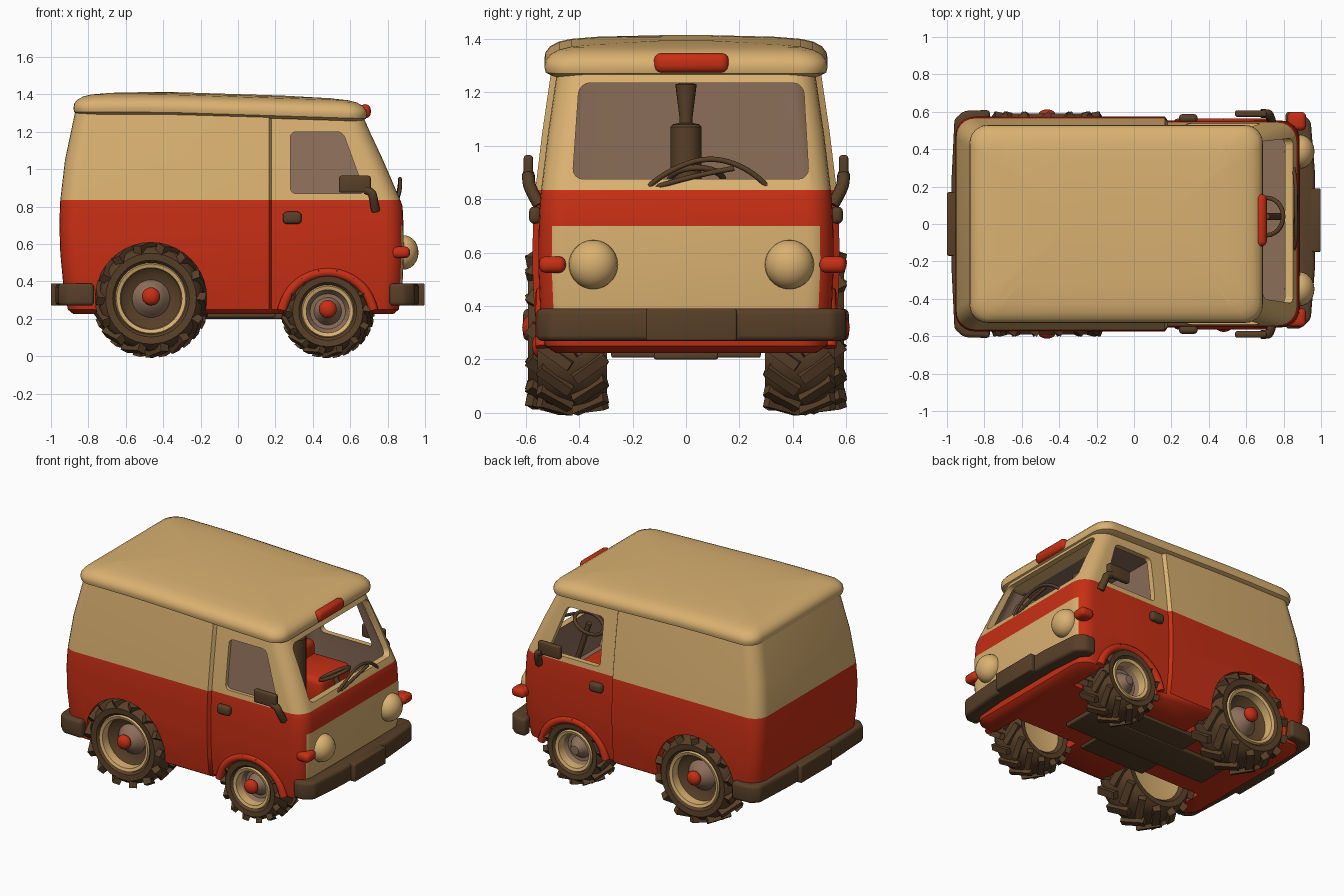
import bpy, bmesh, math
from mathutils import Matrix, Vector

if "Cube" in bpy.data.objects:
    bpy.data.objects.remove(bpy.data.objects["Cube"])

def material(name, rgb):
    m = bpy.data.materials.new(name)
    m.diffuse_color = (*rgb, 1)
    m.use_nodes = True
    m.node_tree.nodes["Principled BSDF"].inputs["Base Color"].default_value = m.diffuse_color
    return m

CREAM, RED, BROWN, TAUPE = range(4)
MATS = [material("cream paint", (0.70, 0.44, 0.165)), material("red paint", (0.57, 0.028, 0.007)),
        material("dark brown", (0.098, 0.050, 0.021)), material("taupe", (0.262, 0.156, 0.102))]
CY = 0.015  # the cab details sit slightly off centre

def finish(name, bm, mat):
    bmesh.ops.recalc_face_normals(bm, faces=bm.faces)
    me = bpy.data.meshes.new(name)
    bm.to_mesh(me)
    bm.free()
    ob = bpy.data.objects.new(name, me)
    bpy.context.collection.objects.link(ob)
    if mat is not None:
        me.materials.append(MATS[mat])
    return ob

def prism(name, pts, axis, a, b, mat, corner=0, bev=0):
    """Extruded outline; corner rounds the outline, bev softens all sharp edges."""
    put = {'x': lambda u, v, w: (w, u, v), 'y': lambda u, v, w: (u, w, v), 'z': lambda u, v, w: (u, v, w)}[axis]
    bm = bmesh.new()
    lo = [bm.verts.new(put(u, v, a)) for u, v in pts]
    hi = [bm.verts.new(put(u, v, b)) for u, v in pts]
    n = len(pts)
    bm.faces.new(lo)
    bm.faces.new(hi)
    sides = [bm.faces.new((lo[i], lo[(i + 1) % n], hi[(i + 1) % n], hi[i])) for i in range(n)]
    bmesh.ops.recalc_face_normals(bm, faces=bm.faces)
    if corner:
        es = [bm.edges.get((lo[i], hi[i])) for i in range(n)]
        bmesh.ops.bevel(bm, geom=es, offset=corner, segments=4, profile=0.5, affect='EDGES')
    if bev:
        es = [e for e in bm.edges if e.calc_face_angle(0) > 0.6]
        bmesh.ops.bevel(bm, geom=es, offset=bev, segments=3, profile=0.5, affect='EDGES')
    return finish(name, bm, mat)

def box(name, c, s, mat, bev=0.02):
    x, y = s[0] / 2, s[1] / 2
    pts = [(c[0] - x, c[1] - y), (c[0] + x, c[1] - y), (c[0] + x, c[1] + y), (c[0] - x, c[1] + y)]
    return prism(name, pts, 'z', c[2] - s[2] / 2, c[2] + s[2] / 2, mat, 0, bev)

def ellipsoid(name, c, r, mat):
    bm = bmesh.new()
    bmesh.ops.create_uvsphere(bm, u_segments=24, v_segments=14, radius=1,
                              matrix=Matrix.Translation(c) @ Matrix.Diagonal((*r, 1)))
    return finish(name, bm, mat)

def tube(name, pts, r, mat, cyclic=False):
    cu = bpy.data.curves.new(name, 'CURVE')
    cu.dimensions, cu.bevel_depth, cu.bevel_resolution, cu.use_fill_caps = '3D', r, 3, True
    sp = cu.splines.new('NURBS' if not cyclic else 'POLY')
    sp.points.add(len(pts) - 1)
    for p, q in zip(sp.points, pts):
        p.co = (*q, 1)
    sp.use_cyclic_u, sp.use_endpoint_u, sp.order_u = cyclic, True, 3
    cu.materials.append(MATS[mat])
    ob = bpy.data.objects.new(name, cu)
    bpy.context.collection.objects.link(ob)

def lathe_into(bm, prof, n=40, closed=True):
    """Revolve (radius, y) points about the y axis."""
    rings = [[bm.verts.new((r * math.cos(k * math.tau / n), y, r * math.sin(k * math.tau / n))) for k in range(n)]
             for r, y in prof]
    for i in range(len(rings) if closed else len(rings) - 1):
        a, b = rings[i], rings[(i + 1) % len(rings)]
        for k in range(n):
            bm.faces.new((a[k], a[(k + 1) % n], b[(k + 1) % n], b[k]))
    bmesh.ops.remove_doubles(bm, verts=bm.verts, dist=1e-5)

def ring(z, xr, xf, hw, r, sides=(), step=0.0):
    """Rounded plan outline; the cab ahead of x = 0.17 is narrower by step."""
    hf, out = hw - step, []
    def arc(cx, cy, a0):
        out.extend((cx + r * math.cos(math.radians(a0 + 15 * k)), cy + r * math.sin(math.radians(a0 + 15 * k)), z)
                   for k in range(7))
    wide = lambda x: hf if x > 0.17 else hw
    arc(xf - r, hf - r, 0)
    out.extend((x, wide(x), z) for x in sides)
    arc(xr + r, hw - r, 90)
    arc(xr + r, r - hw, 180)
    out.extend((x, -wide(x), z) for x in reversed(sides))
    arc(xf - r, r - hf, 270)
    return out

def loft(name, rings, mat, zfun=None):
    bm = bmesh.new()
    vs = [[bm.verts.new((x, y, z + (zfun(x) if zfun else 0))) for x, y, z in rg] for rg in rings]
    n = len(vs[0])
    for a, b in zip(vs, vs[1:]):
        for i in range(n):
            bm.faces.new((a[i], a[(i + 1) % n], b[(i + 1) % n], b[i]))
    bm.faces.new(vs[0])
    bm.faces.new(vs[-1])
    return finish(name, bm, mat)

# body shell: plan outlines stacked by height, two-tone at the belt line
levels = [(0.225, -0.88, 0.83, 0.51), (0.25, -0.91, 0.86, 0.55), (0.39, -0.935, 0.88, 0.568),
          (0.55, -0.95, 0.887, 0.575), (0.70, -0.955, 0.885, 0.573), (0.80, -0.952, 0.88, 0.568),
          (0.835, -0.95, 0.868, 0.564), (1.05, -0.925, 0.775, 0.538), (1.31, -0.87, 0.655, 0.50)]
body = loft("body_shell", [ring(z, a, b, h, 0.1, (0.18, 0.165), 0.022) for z, a, b, h in levels], None)
for m in MATS:
    body.data.materials.append(m)
for p in body.data.polygons:
    c = p.center
    panel = p.normal.x > 0.85 and 0.39 < c.z < 0.70
    p.material_index = CREAM if c.z > 0.835 or panel else RED

# cutters: cab space, windscreen, side windows, wheel wells
WIN = [(0.28, 0.87), (0.68, 0.87), (0.56, 1.2), (0.28, 1.2)]
cuts = [(loft("cab_cutter", [ring(0.56, 0.2, 0.845, 0.515, 0.08), ring(0.835, 0.2, 0.825, 0.505, 0.08),
                             ring(1.26, 0.2, 0.64, 0.45, 0.08)], None), TAUPE),
        (prism("windscreen_cutter", [(-0.425, 0.875), (0.46, 0.875), (0.44, 1.235), (-0.40, 1.235)],
               'x', 0.5, 1.2, None, 0.04), CREAM),
        (prism("window_cutter", WIN, 'y', -0.9, 0.9, None, 0.03), CREAM)]
WHEELS = [("rear", -0.465, 0.31, 0.298), ("front", 0.48, 0.215, 0.238)]
for end, x, z, r in WHEELS:
    for s in (-1, 1):
        circ = [(x + r * math.cos(k * math.tau / 40), z + r * math.sin(k * math.tau / 40)) for k in range(40)]
        cuts.append((prism(end + "_well_cutter", circ, 'y', s * 0.27, s * 0.85, None), RED))
for ob, idx in cuts:
    for m in MATS:
        ob.data.materials.append(m)
    for p in ob.data.polygons:
        p.material_index = idx
    ob.hide_render = True
    md = body.modifiers.new("cut", 'BOOLEAN')
    md.operation, md.solver, md.object = 'DIFFERENCE', 'EXACT', ob
bpy.context.view_layer.update()
cut_mesh = bpy.data.meshes.new_from_object(body.evaluated_get(bpy.context.evaluated_depsgraph_get()))
body.modifiers.clear()
body.data = cut_mesh
for ob, _ in cuts:
    bpy.data.objects.remove(ob)

# roof cap with a rolled lip, sloping to the front
lips = [(1.29, 0.035), (1.305, 0.005), (1.325, 0), (1.35, 0.004), (1.373, 0.022), (1.39, 0.055), (1.40, 0.1),
        (1.408, 0.2), (1.414, 0.45)]
loft("roof", [ring(z, -0.88 + i, 0.69 - i, 0.53 - i, max(0.1 - i * 0.2, 0.03),
                   [0.2 - k * 0.1 for k in range(7)] if i > 0.4 else [0.5 - k * 0.2 for k in range(7)])
              for z, i in lips], CREAM, lambda x: -0.032 * max(0, x + 0.4))
box("roof_lamp", (0.68, 0.02, 1.31), (0.06, 0.28, 0.075), RED, 0.028)

# window pane on one side, leaning with the wall
pane = prism("side_window_pane", WIN, 'y', -0.515, -0.51, TAUPE)
for v in pane.data.vertices:
    v.co.y += (v.co.z - 0.87) * 0.136

# bumpers
def bumper(name, outer, inner, cy, plate_x):
    pts = [(x, cy + y) for x, y in outer] + [(x, cy - y) for x, y in reversed(outer)]
    pts += [(x, cy - y) for x, y in inner] + [(x, cy + y) for x, y in reversed(inner)]
    prism(name, pts, 'z', 0.27, 0.39, BROWN, 0, 0.02)
    box(name + "_plate", (plate_x, cy, 0.33), (0.06, 0.34, 0.12), BROWN, 0.008)

bumper("front_bumper", [(0.81, 0.58), (0.89, 0.58), (0.945, 0.53), (0.968, 0.25)],
       [(0.81, 0.52), (0.85, 0.48), (0.87, 0.25)], 0.02, 0.968)
bumper("rear_bumper", [(-0.77, 0.61), (-0.91, 0.605), (-0.96, 0.56), (-0.975, 0.25)],
       [(-0.77, 0.54), (-0.86, 0.52), (-0.9, 0.25)], 0.0, -0.97)

# underside plates
box("chassis_plate", (-0.05, 0, 0.222), (0.5, 0.56, 0.03), BROWN, 0.008)
box("chassis_spine", (-0.1, 0, 0.215), (1.1, 0.24, 0.03), BROWN, 0.008)

# wheels
def wheel(name, x, y, z, r, hw, rim, lugs, s, ball):
    bm = bmesh.new()
    t = r * 0.92
    half = [(rim, 0.8 * hw), (rim + 0.02, 0.97 * hw), ((rim + t) / 2 + 0.01, hw), (t - 0.03, 0.93 * hw),
            (t - 0.008, 0.75 * hw), (t, 0.4 * hw)]
    lathe_into(bm, half + [(a, -b) for a, b in reversed(half)])
    for k in range(lugs):
        for e in (-1, 1):
            ang = (k + (0.25 if e > 0 else -0.25)) * math.tau / lugs
            m = (Matrix.Rotation(ang, 4, 'Y') @ Matrix.Translation((0, e * hw * 0.5, t - 0.004))
                 @ Matrix.Rotation(-e * 0.2, 4, 'X') @ Matrix.Rotation(e * 0.6, 4, 'Z')
                 @ Matrix.Diagonal((r * 0.16, hw * 1.1, r * 0.16, 1)))
            bmesh.ops.create_cube(bm, size=1, matrix=m)
    parts = [finish(name + "_tyre", bm, BROWN)]
    def turned(part, prof, mat, closed=True):
        b = bmesh.new()
        lathe_into(b, [(p, s * q) for p, q in prof], closed=closed)
        parts.append(finish(name + part, b, mat))
    # cream rim barrel, dish and hub
    turned("_rim", [(rim + 0.01, 0.8 * hw), (rim, 0.95 * hw), (rim - 0.02, 0.9 * hw), (rim - 0.025, 0.3 * hw),
                    (rim - 0.025, -0.5 * hw), (0, -0.5 * hw), (0, -0.6 * hw), (rim + 0.01, -0.8 * hw)], CREAM)
    d = TAUPE if "front" in name else BROWN
    turned("_dish", [(rim - 0.022, 0.5 * hw), (rim * 0.7, 0.3 * hw), (0, 0.25 * hw)], d, False)
    turned("_hub", [(rim * 0.55, 0.28 * hw), (rim * 0.42, 0.5 * hw), (0.03, 0.8 * hw), (0, 0.82 * hw)], TAUPE, False)
    for p in parts:
        p.location = (x, y, z)
    if ball:
        ellipsoid(name + "_cap", (x, y + s * hw * 0.9, z + 0.012), (0.048, 0.035, 0.048), RED)

for s, side in ((-1, "right"), (1, "left")):
    wheel("rear_wheel_" + side, -0.465, s * 0.452, 0.308, 0.305, 0.14, 0.185, 14, s, True)
    wheel("front_wheel_" + side, 0.48, s * 0.425, 0.24, 0.24, 0.13, 0.135, 14, s, s < 0)
    # front arch lip
    tube("front_arch_" + side, [(0.48 + 0.25 * math.cos(a), s * 0.538, 0.2 + 0.25 * math.sin(a))
                                for a in [math.pi * (0.06 + 0.88 * k / 12) for k in range(13)]], 0.026, RED)
    # lamps, door handle and mirror
    ellipsoid("headlight_" + side, (0.885, 0.02 + s * 0.367, 0.555), (0.08, 0.092, 0.092), CREAM)
    box("indicator_" + side, (0.87, 0.025 + s * 0.525, 0.555), (0.1, 0.1, 0.062), RED, 0.025)
    box("door_handle_" + side, (0.29, s * 0.565, 0.74), (0.1, 0.045, 0.065), BROWN, 0.02)
    box("mirror_" + side, (0.625, s * 0.59, 0.92), (0.17, 0.035, 0.09), BROWN, 0.012)
    tube("mirror_arm_" + side, [(0.68, s * 0.59, 0.89), (0.715, s * 0.59, 0.88), (0.725, s * 0.585, 0.84),
                                (0.735, s * 0.55, 0.78)], 0.024, BROWN)
    # seats
    box("seat_" + side, (0.41, s * 0.25, 0.67), (0.34, 0.34, 0.2), RED, 0.04)
    box("seat_back_" + side, (0.26, s * 0.25, 0.74), (0.1, 0.34, 0.24), RED, 0.04)

# wipers lying over the windscreen base
tube("wiper_long", [(0.85, -0.145, 0.84), (0.87, -0.1, 0.89), (0.865, 0.08, 0.965), (0.865, 0.25, 0.91),
                    (0.85, 0.31, 0.84)], 0.01, BROWN)
tube("wiper_short", [(0.85, -0.14, 0.835), (0.87, 0.0, 0.885), (0.865, 0.18, 0.915)], 0.01, BROWN)

# steering wheel and cab column
tilt = Matrix.Rotation(-0.5, 3, 'Y')
centre = Vector((0.71, 0.04, 0.87))
tube("steering_wheel", [centre + tilt @ Vector((0.1 * math.cos(a), 0.1 * math.sin(a), 0))
                        for a in [k * math.tau / 24 for k in range(24)]], 0.012, BROWN, True)
tube("steering_column", [centre, (0.75, 0.04, 0.75), (0.8, 0.04, 0.6)], 0.018, BROWN)
bm = bmesh.new()
lathe_into(bm, [(0, 0.55), (0.058, 0.55), (0.058, 1.07), (0.05, 1.08), (0.025, 1.085), (0.025, 1.11),
                (0.04, 1.23), (0, 1.24)], 20, False)
column = finish("cab_column", bm, BROWN)
column.rotation_euler = (math.pi / 2, 0, 0)
column.location = (0.45, 0, 0)

# smooth shading with crisp edges
bpy.ops.object.select_all(action='DESELECT')
for ob in bpy.context.scene.objects:
    if ob.type == 'MESH':
        ob.select_set(True)
        bpy.context.view_layer.objects.active = ob
bpy.ops.object.shade_smooth_by_angle(angle=math.radians(38))
